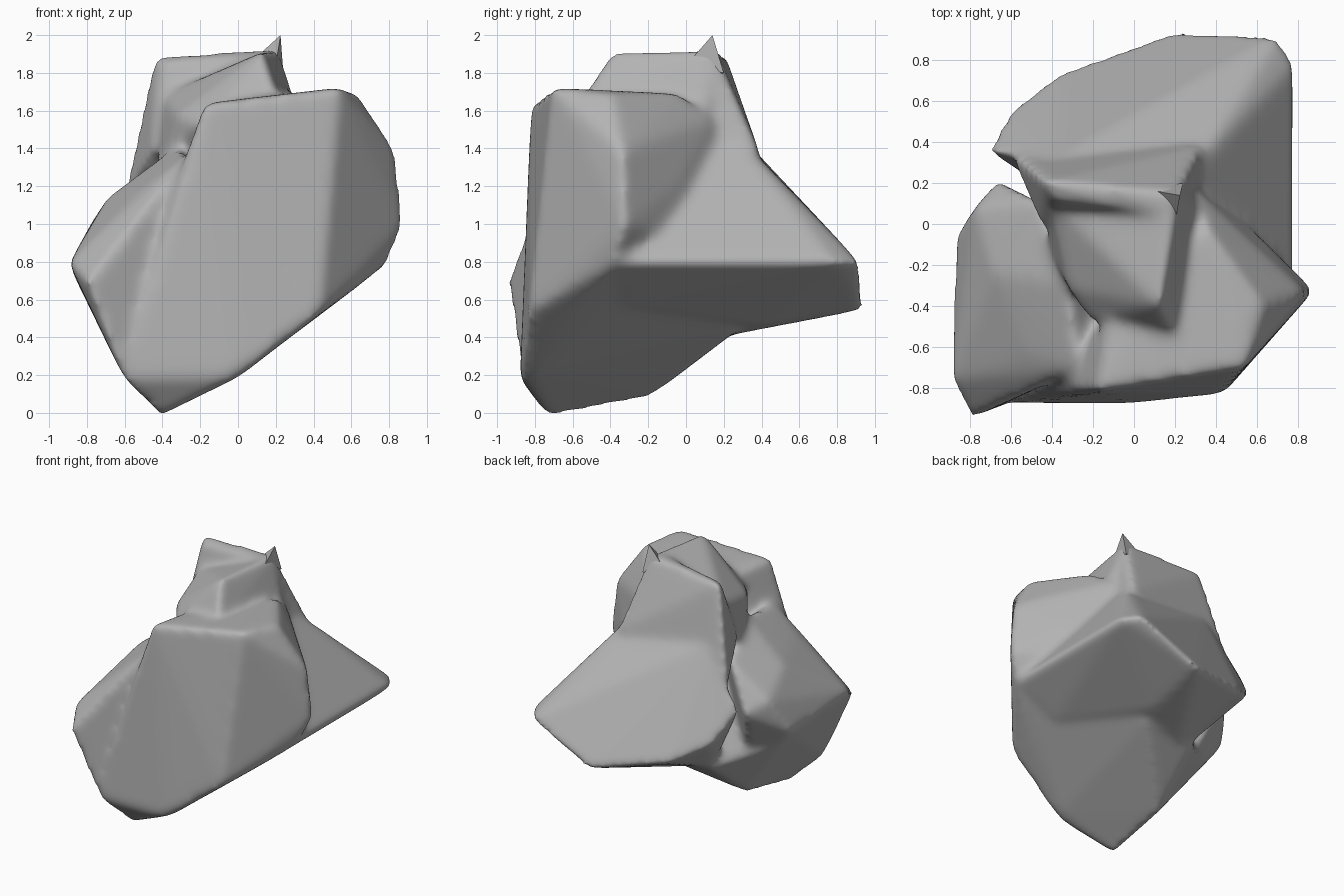
import bpy, bmesh
from mathutils import Vector

cube = bpy.data.objects.get("Cube")
if cube:
    bpy.data.objects.remove(cube, do_unlink=True)

# Stone colour
stone = bpy.data.materials.new("grey stone")
stone.use_nodes = True
grey = (0.45, 0.45, 0.45, 1)
stone.diffuse_color = grey
bsdf = stone.node_tree.nodes["Principled BSDF"]
bsdf.inputs["Base Color"].default_value = grey
bsdf.inputs["Roughness"].default_value = 0.9


def add_lump(bm, corners, swell):
    """Add one convex boulder; swell allows for the later wear on its corners."""
    corners = [Vector(c) for c in corners]
    centre = sum(corners, Vector()) / len(corners)
    lump = bmesh.new()
    for c in corners:
        lump.verts.new(c + (c - centre).normalized() * swell)
    hull = bmesh.ops.convex_hull(lump, input=lump.verts[:])
    bmesh.ops.delete(lump, geom=[v for v in hull["geom_interior"]
                                 if isinstance(v, bmesh.types.BMVert)], context="VERTS")
    bmesh.ops.recalc_face_normals(lump, faces=lump.faces[:])
    temp = bpy.data.meshes.new("lump")
    lump.to_mesh(temp)
    lump.free()
    bm.from_mesh(temp)
    bpy.data.meshes.remove(temp)


def make_stone(name, lumps, swell=0.0):
    """Make an object out of overlapping boulders."""
    bm = bmesh.new()
    for corners in lumps:
        add_lump(bm, corners, swell)
    mesh = bpy.data.meshes.new(name)
    bm.to_mesh(mesh)
    bm.free()
    mesh.materials.append(stone)
    ob = bpy.data.objects.new(name, mesh)
    bpy.context.collection.objects.link(ob)
    return ob


# Tall front block with a ridge running back to the tower
front_block = [(-.4, -.72, 0), (-.6, -.87, .2), (0, -.87, .21), (.43, -.82, .55),
               (.53, -.7, 1.71), (-.17, -.81, 1.63), (-.12, -.5, 1.61), (.36, -.04, 1.68),
               (.62, -.4, 1.68), (.82, -.34, 1.38), (.86, -.33, 1), (.77, -.38, .8),
               (-.32, -.77, 1.2), (.32, .13, 1.55), (.58, -.06, 1.2), (.3, .2, .9)]
# Low shoulder on the front corner
shoulder = [(-.88, -.75, .8), (-.79, -.93, .7), (-.86, -.07, .75), (-.77, .06, 1.0),
            (-.68, -.25, 1.13), (-.52, -.62, 1.17), (-.6, -.86, .2), (-.4, -.72, 0),
            (-.4, -.2, .11), (-.33, -.3, 1.4), (-.28, -.7, 1.35), (0, -.4, 1),
            (-.66, .2, .92), (-.46, .1, 1.25)]
# Belly under the middle
belly = [(-.4, -.72, 0), (-.38, -.2, .1), (-.35, .2, .42), (.1, .25, .44), (0, -.8, .2),
         (.42, -.75, .55), (.7, -.35, .75), (-.75, -.1, .6), (0, 0, 1.2)]
# Broad wing sloping down to the back
back_wing = [(.78, -.35, .8), (.78, .78, .8), (.69, .91, .8), (.2, .93, .56),
             (-.35, .73, .67), (-.59, .55, .8), (-.7, .36, 1.02), (-.4, .3, 1.45),
             (.27, .25, 1.48), (-.3, .1, .4), (.15, .4, .49), (.45, -.3, .58)]
# Back wall of the tower
tower_wall = [(-.43, .21, 1.88), (.2, .15, 1.92), (-.38, .12, 1.85), (.15, .05, 1.9),
              (-.6, .35, 1.15), (.32, .38, 1.4), (.3, -.1, 1.4), (-.44, 0, 1.4)]
# Front of the tower, its top falling away to one side
tower_front = [(.2, .12, 1.92), (.12, -.39, 1.9), (-.3, -.31, 1.58), (-.39, .1, 1.68),
               (.23, -.6, 1.58), (-.2, -.46, 1.53), (.34, .1, 1.5), (-.42, -.1, 1.25),
               (0, 0, .9)]

rock = make_stone("rock", [front_block, shoulder, belly, back_wing,
                           tower_wall, tower_front], swell=0.022)

# Fuse the lumps and wear down the edges
remesh = rock.modifiers.new("fuse", "REMESH")
remesh.mode = "VOXEL"
remesh.voxel_size = 0.022
wear = rock.modifiers.new("wear", "SMOOTH")
wear.factor = 0.5
wear.iterations = 24
bpy.context.view_layer.objects.active = rock
rock.select_set(True)
for name in ("fuse", "wear"):
    bpy.ops.object.modifier_apply(modifier=name)
bpy.ops.object.shade_smooth()

# Stand it on the ground
low = min(v.co.z for v in rock.data.vertices)
for v in rock.data.vertices:
    v.co.z -= low

# Small pointed crest on the tower
crest = make_stone("crest_tip", [[(.225, .14, 2), (.2, .13, 1.93), (.05, .17, 1.84),
                                  (.24, .2, 1.8), (.2, 0, 1.84), (.15, .1, 1.75)]])
bpy.context.view_layer.objects.active = crest
rock.select_set(False)
crest.select_set(True)
bpy.ops.object.shade_smooth_by_angle()
